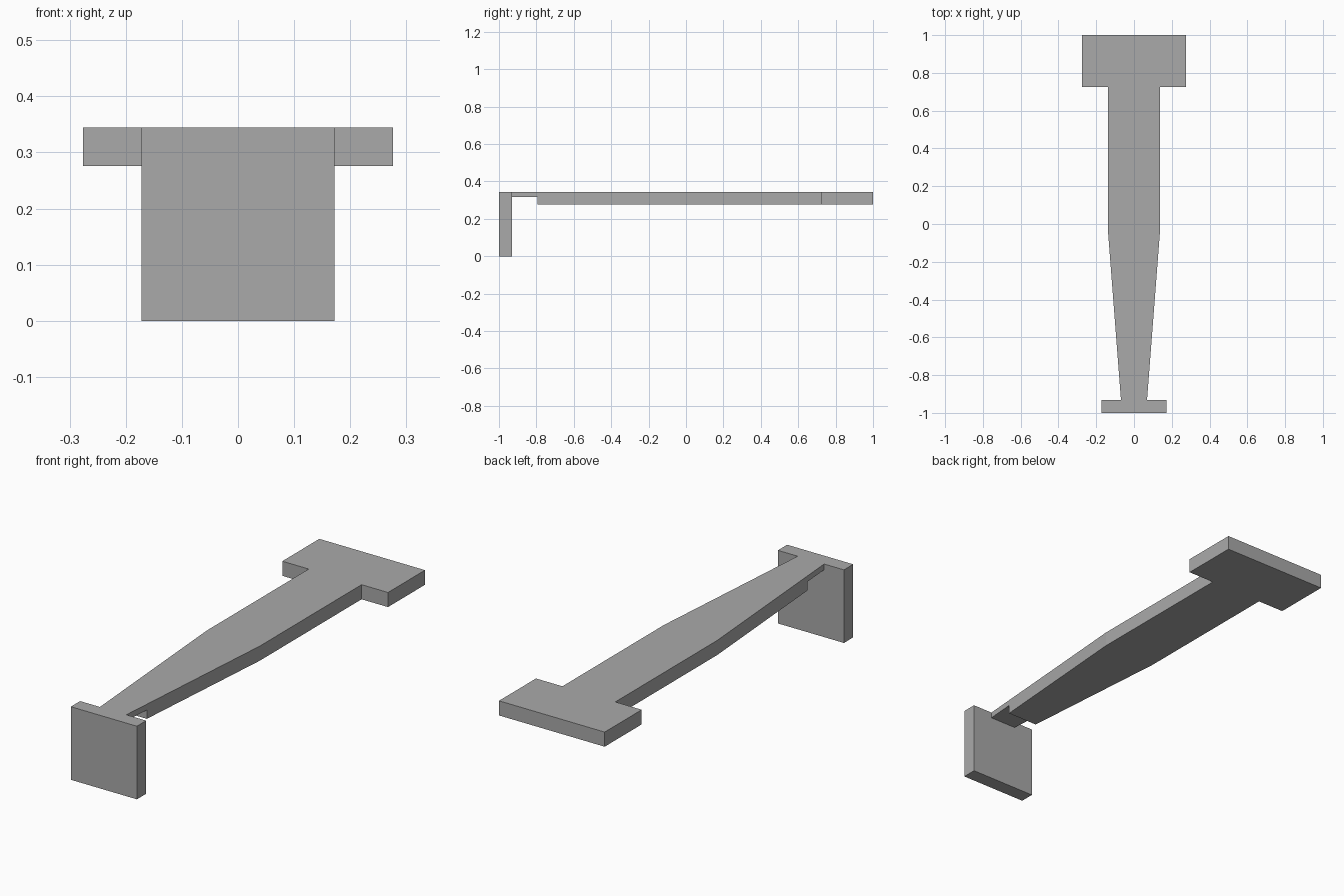
import bpy
import bmesh

cube = bpy.data.objects.get("Cube")
if cube:
    bpy.data.objects.remove(cube, do_unlink=True)

U = 2 / 29  # stock thickness; the whole model is 29 thicknesses long
TOP = 5 * U

grey = bpy.data.materials.new("plain_grey")
grey.use_nodes = True
colour = (0.4, 0.4, 0.4, 1)
grey.diffuse_color = colour
grey.node_tree.nodes["Principled BSDF"].inputs["Base Color"].default_value = colour


def slab(name, half_outline, z0, z1):
    """Mirror a (half width, y) outline across x = 0 and extrude it from z0 to z1."""
    outline = half_outline + [(-x, y) for x, y in reversed(half_outline)]
    bm = bmesh.new()
    base = bm.faces.new([bm.verts.new((x, y, z0)) for x, y in outline])
    side = bmesh.ops.extrude_face_region(bm, geom=[base], use_keep_orig=True)
    top = [v for v in side["geom"] if isinstance(v, bmesh.types.BMVert)]
    bmesh.ops.translate(bm, verts=top, vec=(0, 0, z1 - z0))
    bmesh.ops.recalc_face_normals(bm, faces=bm.faces)
    mesh = bpy.data.meshes.new(name)
    bm.to_mesh(mesh)
    bm.free()
    mesh.materials.append(grey)
    obj = bpy.data.objects.new(name, mesh)
    bpy.context.collection.objects.link(obj)
    return obj


front = -1 + U           # back face of the upright plate
notch = -1 + 3 * U       # where the underside notch ends
bend = -U / 2            # where the taper begins
shoulder = 1 - 4 * U     # front edge of the wide head
notch_width = U + U * (notch - front) / (bend - front)

# Upright plate at the front
slab("front_plate", [(2.5 * U, -1), (2.5 * U, front)], 0, TOP)

# Thin neck above the notch
slab("thin_neck", [(U, front), (notch_width, notch)], TOP - 0.4 * U, TOP)

# Tapered arm widening into the T-shaped head
slab("arm_and_head", [(notch_width, notch), (2 * U, bend), (2 * U, shoulder),
                      (4 * U, shoulder), (4 * U, 1)], TOP - U, TOP)
